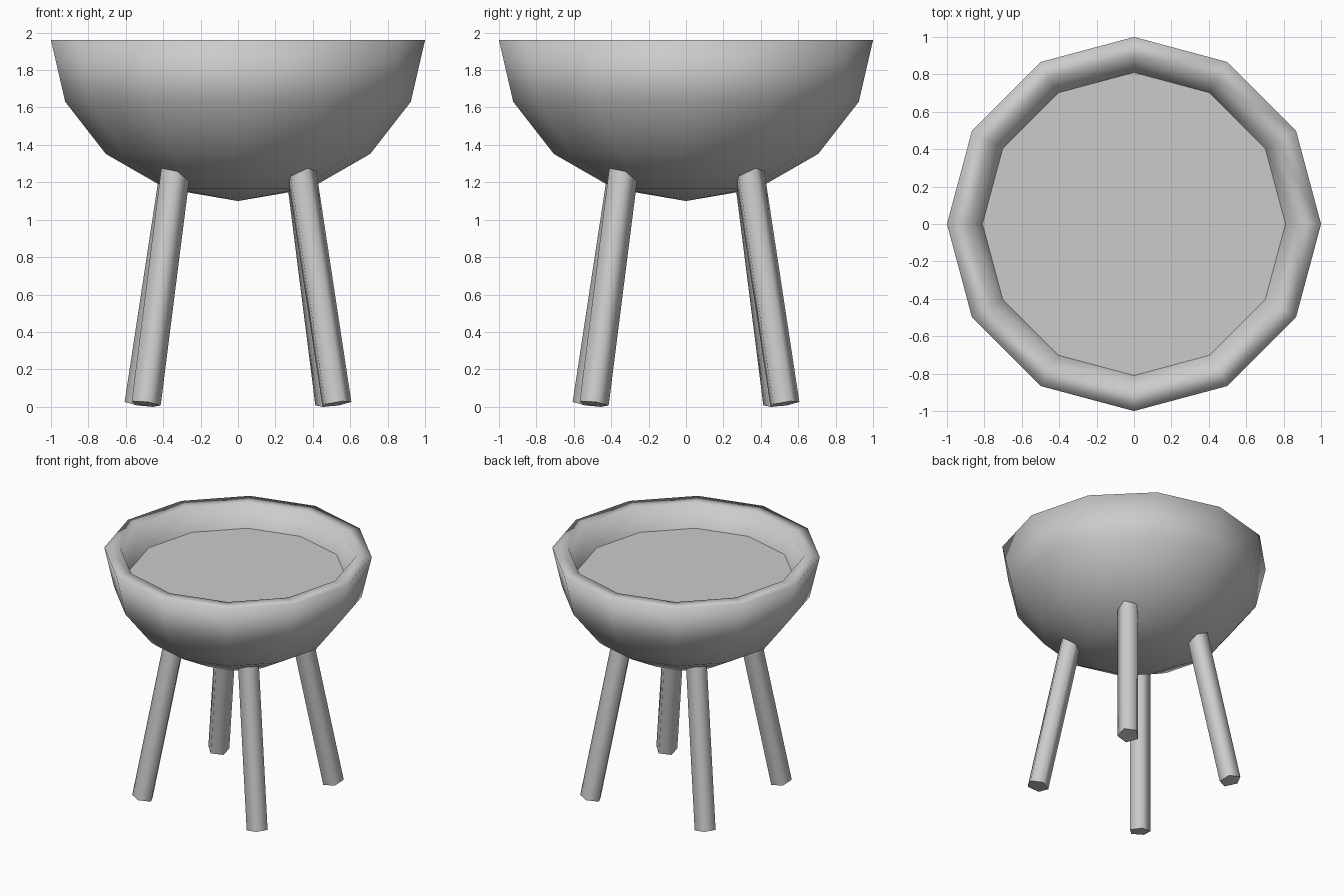
import bpy, bmesh, math
from math import sin, cos, pi, radians
from mathutils import Vector, Matrix

if "Cube" in bpy.data.objects:
    bpy.data.objects.remove(bpy.data.objects["Cube"])

RIM_Z, DEPTH, SIDES = 1.96, 0.86, 12


def finish(name, bm, smooth_angle=None):
    bmesh.ops.recalc_face_normals(bm, faces=bm.faces)
    mesh = bpy.data.meshes.new(name)
    bm.to_mesh(mesh)
    bm.free()
    obj = bpy.data.objects.new(name, mesh)
    bpy.context.collection.objects.link(obj)
    if smooth_angle:
        bpy.ops.object.select_all(action='DESELECT')
        obj.select_set(True)
        bpy.context.view_layer.objects.active = obj
        bpy.ops.object.shade_smooth_by_angle(angle=radians(smooth_angle))
    return obj


def ring(bm, r, z):
    return [bm.verts.new((r * cos(2 * pi * i / SIDES), r * sin(2 * pi * i / SIDES), z))
            for i in range(SIDES)]


def bridge(bm, a, b):
    n = len(a)
    for i in range(n):
        bm.faces.new((a[i], a[(i + 1) % n], b[(i + 1) % n], b[i]))


# Bowl: squashed half sphere outside, rim and thick inner wall
bm = bmesh.new()
outer = [(cos(radians(a)), RIM_Z - DEPTH * sin(radians(a))) for a in (67.5, 45, 22.5, 0)]
inner = [(0.88, 1.96), (0.81, 1.78), (0.81 * 0.77, 1.46), (0.34, 1.28)]
rings = [ring(bm, r, z) for r, z in outer + inner]
for a, b in zip(rings, rings[1:]):
    bridge(bm, a, b)
for end, z in ((rings[0], RIM_Z - DEPTH), (rings[-1], 1.22)):
    tip = bm.verts.new((0, 0, z))
    for i in range(SIDES):
        bm.faces.new((end[i], end[(i + 1) % SIDES], tip))
finish("bowl", bm, 180)

# Flat filling inside the bowl
bm = bmesh.new()
bm.faces.new(ring(bm, 0.81, 1.782))
finish("bowl_filling", bm)

# Four splayed five-sided legs, each turned a quarter around the centre
foot, head = Vector((-0.495, -0.525, 0.015)), Vector((-0.345, -0.345, 1.2))
axis = head - foot
tilt = Vector((0, 0, 1)).rotation_difference(axis)
for k, name in enumerate(("front_left", "front_right", "back_right", "back_left")):
    bm = bmesh.new()
    ends = []
    for t in (0.0, 1.1):
        ends.append([])
        for i in range(5):
            a = radians(135 + 72 * i)
            p = foot + axis * t + tilt @ Vector((0.083 * cos(a), 0.083 * sin(a), 0))
            ends[-1].append(bm.verts.new(p))
    bridge(bm, *ends)
    for e in ends:
        bm.faces.new(e)
    bmesh.ops.rotate(bm, verts=bm.verts, cent=(0, 0, 0), matrix=Matrix.Rotation(k * pi / 2, 3, 'Z'))
    finish(name + "_leg", bm, 80)
